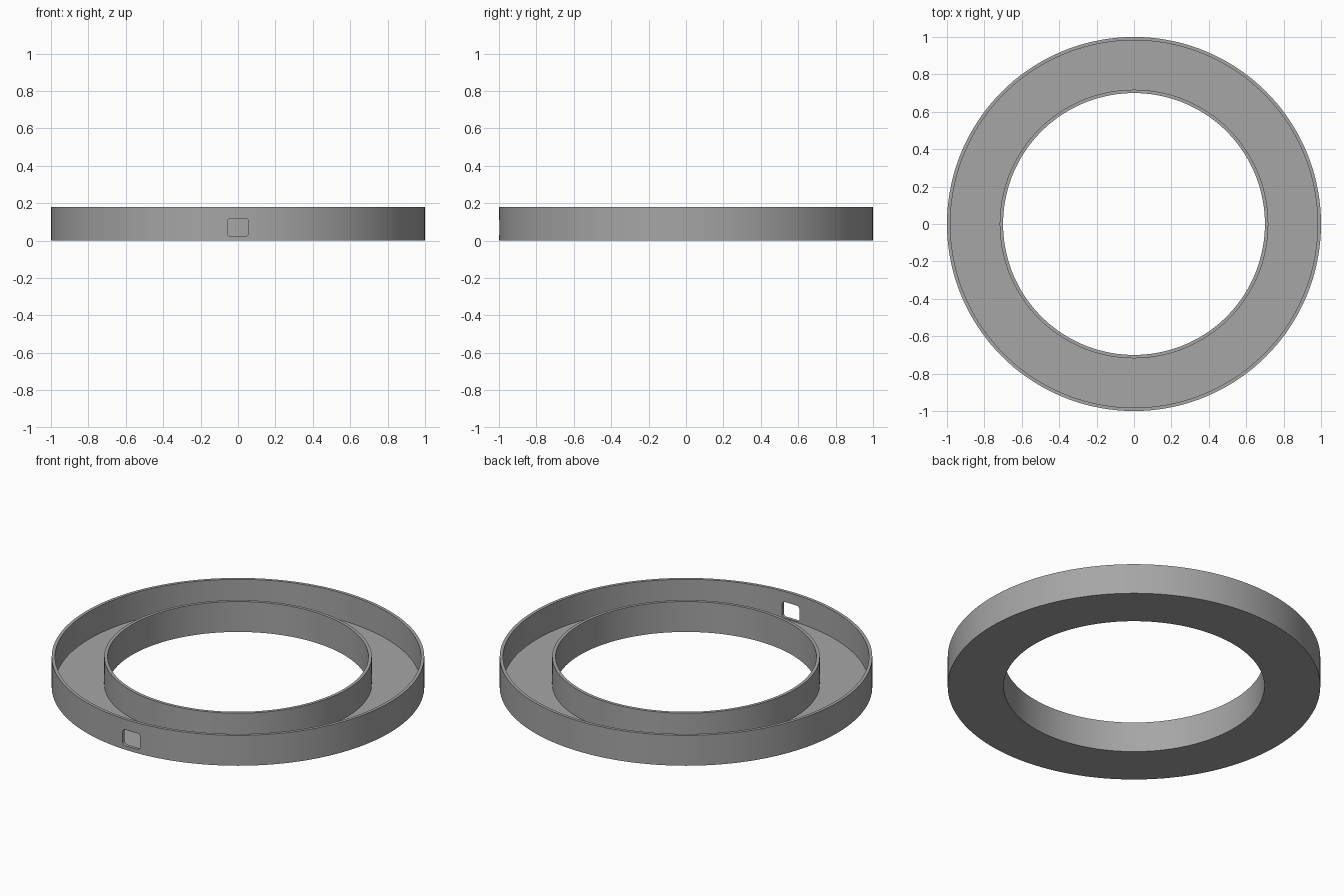
import bpy, bmesh
from math import pi, cos, sin
from mathutils import Vector

cube = bpy.data.objects.get("Cube")
if cube:
    bpy.data.objects.remove(cube, do_unlink=True)

R_OUT, R_IN, HEIGHT, WALL = 1.0, 0.70, 0.18, 0.018
SEGMENTS = 144

grey = bpy.data.materials.new("mid grey")
grey.use_nodes = True
colour = (0.38, 0.38, 0.38, 1)
grey.diffuse_color = colour
grey.node_tree.nodes["Principled BSDF"].inputs["Base Color"].default_value = colour


def make_object(name, bm):
    bmesh.ops.recalc_face_normals(bm, faces=bm.faces)
    mesh = bpy.data.meshes.new(name)
    bm.to_mesh(mesh)
    bm.free()
    mesh.materials.append(grey)
    obj = bpy.data.objects.new(name, mesh)
    bpy.context.collection.objects.link(obj)
    return obj


# Ring channel: a U-shaped section revolved about the z axis
section = [(R_IN, 0), (R_OUT, 0), (R_OUT, HEIGHT), (R_OUT - WALL, HEIGHT),
           (R_OUT - WALL, WALL), (R_IN + WALL, WALL), (R_IN + WALL, HEIGHT), (R_IN, HEIGHT)]
bm = bmesh.new()
verts = [bm.verts.new((r, 0, z)) for r, z in section]
edges = [bm.edges.new((v, verts[i - 1])) for i, v in enumerate(verts)]
bmesh.ops.spin(bm, geom=verts + edges, axis=(0, 0, 1), cent=(0, 0, 0),
               angle=2 * pi, steps=SEGMENTS, use_merge=True)
bmesh.ops.remove_doubles(bm, verts=bm.verts, dist=1e-5)
channel = make_object("ring_channel", bm)

# Cable opening: rounded rectangle pushed through the front of the outer wall
HALF_W, HALF_H, CORNER, MID_Z, STEPS = 0.057, 0.047, 0.018, 0.071, 6
bm = bmesh.new()
outline = []
for quarter, (sx, sz) in enumerate([(1, 1), (-1, 1), (-1, -1), (1, -1)]):
    for i in range(STEPS + 1):
        a = (quarter + i / STEPS) * pi / 2
        outline.append(bm.verts.new((sx * (HALF_W - CORNER) + CORNER * cos(a), -1.1,
                                     MID_Z + sz * (HALF_H - CORNER) + CORNER * sin(a))))
face = bm.faces.new(outline)
extruded = bmesh.ops.extrude_face_region(bm, geom=[face], use_keep_orig=True)
bmesh.ops.translate(bm, vec=Vector((0, 0.25, 0)),
                    verts=[g for g in extruded["geom"] if isinstance(g, bmesh.types.BMVert)])
cutter = make_object("opening_cutter", bm)
cutter.hide_render = True

# Cut the opening, then drop the cutter
bpy.ops.object.select_all(action="DESELECT")
bpy.context.view_layer.objects.active = channel
channel.select_set(True)
cut = channel.modifiers.new("opening", "BOOLEAN")
cut.operation = "DIFFERENCE"
cut.solver = "EXACT"
cut.object = cutter
bpy.ops.object.modifier_apply(modifier=cut.name)
bpy.data.objects.remove(cutter, do_unlink=True)
bpy.ops.object.shade_smooth_by_angle(angle=pi / 6)
